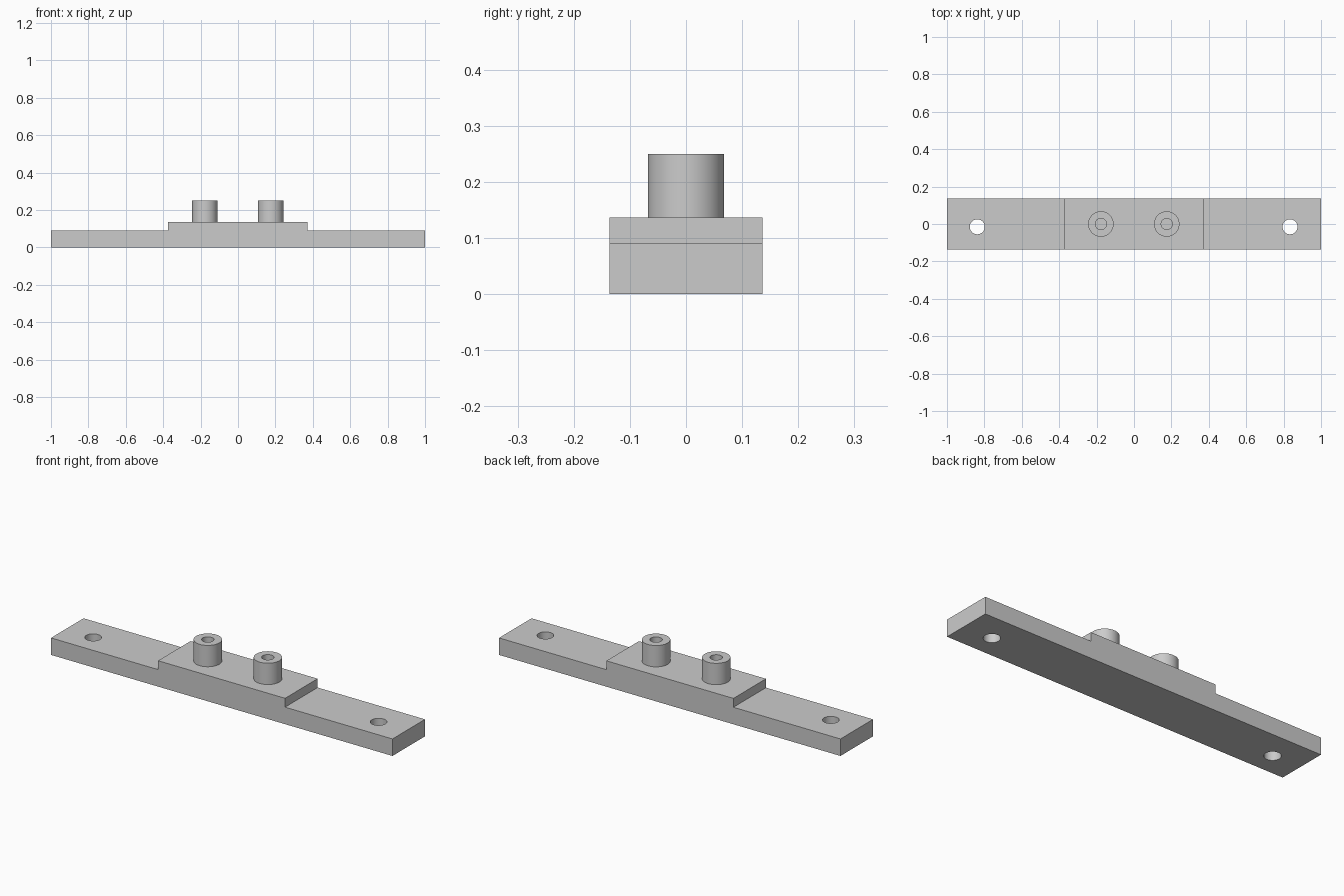
import bpy
import bmesh
import math

cube = bpy.data.objects.get("Cube")
if cube:
    bpy.data.objects.remove(cube, do_unlink=True)

HALF_DEPTH = 0.136
BASE_TOP, STEP_TOP, POST_TOP = 0.09, 0.137, 0.25
SEGMENTS = 64

grey = bpy.data.materials.new("plain grey")
grey.use_nodes = True
colour = (0.6, 0.6, 0.6, 1)
grey.diffuse_color = colour
grey.node_tree.nodes["Principled BSDF"].inputs["Base Color"].default_value = colour


def make_object(name, bm):
    bmesh.ops.recalc_face_normals(bm, faces=bm.faces)
    mesh = bpy.data.meshes.new(name)
    bm.to_mesh(mesh)
    bm.free()
    mesh.materials.append(grey)
    obj = bpy.data.objects.new(name, mesh)
    bpy.context.collection.objects.link(obj)
    return obj


def activate(obj):
    bpy.ops.object.select_all(action='DESELECT')
    obj.select_set(True)
    bpy.context.view_layer.objects.active = obj


def smooth(obj):
    activate(obj)
    bpy.ops.object.shade_smooth_by_angle(angle=math.radians(30))


# Mounting bar: stepped side profile extruded from front to back
left, right = -0.373, 0.371
profile = [(-1, 0), (1, 0), (1, BASE_TOP), (right, BASE_TOP), (right, STEP_TOP),
           (left, STEP_TOP), (left, BASE_TOP), (-1, BASE_TOP)]
bm = bmesh.new()
face = bm.faces.new([bm.verts.new((x, -HALF_DEPTH, z)) for x, z in profile])
extruded = bmesh.ops.extrude_face_region(bm, geom=[face])["geom"]
bmesh.ops.translate(bm, vec=(0, 2 * HALF_DEPTH, 0),
                    verts=[v for v in extruded if isinstance(v, bmesh.types.BMVert)])
bar = make_object("mounting_bar", bm)

# Screw holes through both ends
for side, x in (("right", -0.838), ("left", 0.834)):
    bm = bmesh.new()
    bmesh.ops.create_cone(bm, cap_ends=True, segments=SEGMENTS,
                          radius1=0.04, radius2=0.04, depth=1)
    bmesh.ops.translate(bm, vec=(x, -0.015, 0), verts=bm.verts)
    cutter = make_object(side + "_screw_hole_cutter", bm)
    cutter.hide_render = True
    cut = bar.modifiers.new("screw hole", 'BOOLEAN')
    cut.operation = 'DIFFERENCE'
    cut.solver = 'EXACT'
    cut.object = cutter
    activate(bar)
    bpy.ops.object.modifier_apply(modifier=cut.name)
    bpy.data.objects.remove(cutter, do_unlink=True)
smooth(bar)


# Hollow posts: a wall profile spun around each post axis
def make_post(name, x):
    outer, inner = 0.068, 0.03
    bm = bmesh.new()
    wall = [bm.verts.new((r, 0, z)) for r, z in
            ((outer, STEP_TOP), (outer, POST_TOP), (inner, POST_TOP), (inner, STEP_TOP))]
    edges = [bm.edges.new(pair) for pair in zip(wall, wall[1:])]
    bmesh.ops.spin(bm, geom=wall + edges, cent=(0, 0, 0), axis=(0, 0, 1),
                   angle=math.tau, steps=SEGMENTS)
    bmesh.ops.remove_doubles(bm, verts=bm.verts, dist=0.0001)
    bmesh.ops.translate(bm, vec=(x, 0, 0), verts=bm.verts)
    smooth(make_object(name, bm))


make_post("right_post", -0.177)
make_post("left_post", 0.175)
